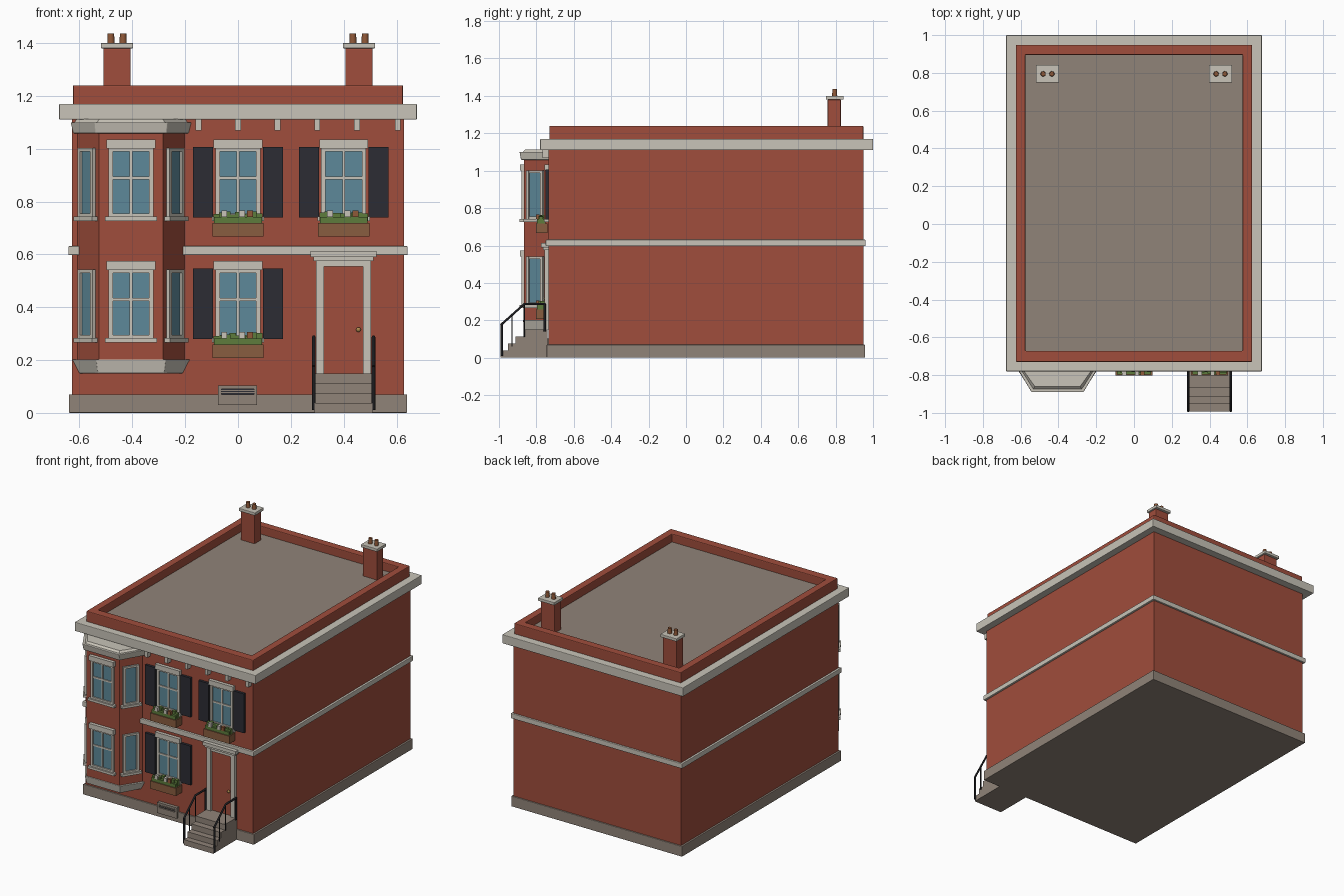
import bpy, bmesh, random
from math import atan2
from mathutils import Matrix, Vector

random.seed(4)
cube = bpy.data.objects.get("Cube")
if cube:
    bpy.data.objects.remove(cube, do_unlink=True)


def material(name, r, g, b):
    m = bpy.data.materials.new(name)
    m.use_nodes = True
    m.diffuse_color = (r, g, b, 1)
    bsdf = next(n for n in m.node_tree.nodes if n.type == 'BSDF_PRINCIPLED')
    bsdf.inputs["Base Color"].default_value = (r, g, b, 1)
    return m


BRICK = material("brick red", 0.35, 0.075, 0.045)
TRIM = material("cream trim", 0.58, 0.55, 0.48)
STONE = material("taupe stone", 0.28, 0.23, 0.19)
SHUTTER = material("shutter navy", 0.025, 0.025, 0.034)
IRON = material("iron black", 0.012, 0.012, 0.014)
GLASS = material("window blue", 0.11, 0.25, 0.32)
WOOD = material("planter brown", 0.25, 0.11, 0.05)
LEAF = material("leaf green", 0.11, 0.20, 0.045)
CLAY = material("clay orange", 0.28, 0.10, 0.04)
BRASS = material("brass", 0.45, 0.27, 0.08)


def finish(name, bm, mats, matrix=None, bevel=0):
    bmesh.ops.recalc_face_normals(bm, faces=bm.faces)
    me = bpy.data.meshes.new(name)
    bm.to_mesh(me)
    bm.free()
    for m in mats:
        me.materials.append(m)
    ob = bpy.data.objects.new(name, me)
    ob.matrix_world = matrix or Matrix()
    bpy.context.scene.collection.objects.link(ob)
    if bevel:
        mod = ob.modifiers.new("soft edges", 'BEVEL')
        mod.width, mod.segments = bevel, 2
    return ob


def boxes(name, parts, matrix=None, bevel=0):
    """One object from (x0, x1, y0, y1, z0, z1, material) boxes."""
    bm = bmesh.new()
    mats = []
    for x0, x1, y0, y1, z0, z1, mat in parts:
        if mat not in mats:
            mats.append(mat)
        place = (Matrix.Translation(((x0 + x1) / 2, (y0 + y1) / 2, (z0 + z1) / 2))
                 @ Matrix.Diagonal((x1 - x0, y1 - y0, z1 - z0, 1)))
        made = bmesh.ops.create_cube(bm, size=1, matrix=place)
        for f in {f for v in made["verts"] for f in v.link_faces}:
            f.material_index = mats.index(mat)
    return finish(name, bm, mats, matrix, bevel)


def loft(name, low, high, mat, bevel=0):
    """Closed solid between two outlines of equal length."""
    bm = bmesh.new()
    a = [bm.verts.new(p) for p in low]
    b = [bm.verts.new(p) for p in high]
    bm.faces.new(a)
    bm.faces.new(b)
    n = len(a)
    for i in range(n):
        bm.faces.new((a[i], a[(i + 1) % n], b[(i + 1) % n], b[i]))
    return finish(name, bm, [mat], None, bevel)


def frame(name, outer, inner, z0, z1, mat, bevel=0):
    """Rectangular ring made of four mitred sides."""
    bm = bmesh.new()
    loops = []
    for (x, y0, y1), z in ((outer, z0), (outer, z1), (inner, z1), (inner, z0)):
        loops.append([bm.verts.new(p) for p in
                      ((-x, y0, z), (x, y0, z), (x, y1, z), (-x, y1, z))])
    for k in range(4):
        p, q = loops[k], loops[(k + 1) % 4]
        for i in range(4):
            j = (i + 1) % 4
            bm.faces.new((p[i], p[j], q[j], q[i]))
    return finish(name, bm, [mat], None, bevel)


# Main shell
boxes("brick_walls", [(-.628, .628, -.735, .948, .03, 1.13, BRICK)])
boxes("foundation", [(-.64, .64, -.745, .957, 0, .07, STONE)], bevel=.003)
frame("floor_band", (.642, -.75, .96), (.62, -.72, .94), .597, .631, TRIM, .004)
boxes("cornice", [(-.677, .677, -.78, 1, 1.11, 1.17, TRIM)], bevel=.004)
frame("parapet", (.625, -.73, .948), (.575, -.672, .895), 1.165, 1.24, BRICK, .005)
boxes("flat_roof", [(-.59, .59, -.69, .91, 1.16, 1.185, STONE)])
boxes("cornice_brackets", [(x - .011, x + .011, -.768, -.73, 1.068, 1.115, TRIM)
                           for x in (-.15, 0, .15, .30, .45, .605)])

# Chimneys with capped stacks and clay pots
for side, sx in (("right", -1), ("left", 1)):
    c = sx * .458
    boxes(side + "_chimney", [(c - .052, c + .052, .757, .828, 1.17, 1.38, BRICK)], bevel=.004)
    boxes(side + "_chimney_cap", [(c - .061, c + .061, .748, .843, 1.38, 1.4, TRIM)], bevel=.003)
    bm = bmesh.new()
    for dx in (-.023, .023):
        bmesh.ops.create_cone(bm, cap_ends=True, segments=16, radius1=.014, radius2=.012,
                              depth=.04, matrix=Matrix.Translation((c + dx, .795, 1.416)))
    pots = finish(side + "_chimney_pots", bm, [CLAY])
    for f in pots.data.polygons:
        f.use_smooth = abs(f.normal.z) < .5

# Bay
BAY = -.405


def bay_outline(wide, narrow, front, z):
    return [(BAY - wide, -.72, z), (BAY - wide, -.74, z), (BAY - narrow, front, z),
            (BAY + narrow, front, z), (BAY + wide, -.74, z), (BAY + wide, -.72, z)]


loft("bay_walls", bay_outline(.203, .122, -.866, .19), bay_outline(.203, .122, -.866, 1.07), BRICK)
loft("bay_base", bay_outline(.195, .125, -.862, .15), bay_outline(.222, .132, -.872, .202), TRIM, .002)
loft("bay_cornice", bay_outline(.218, .134, -.882, 1.058), bay_outline(.228, .138, -.89, 1.1), TRIM, .003)
loft("bay_cornice_top", bay_outline(.215, .13, -.875, 1.098), bay_outline(.205, .12, -.86, 1.112), TRIM)


def window(name, x, y, z, angle=0, half=.085, header=True):
    """Window with its sill bottom at z; local -y points out of the wall."""
    w = half
    g = w - .016
    parts = [(-g, g, -.004, .004, .015, .275, GLASS),
             (-w, -g, -.014, .004, .015, .275, TRIM),
             (g, w, -.014, .004, .015, .275, TRIM),
             (-g, g, -.013, .004, .015, .028, TRIM),
             (-g, g, -.013, .004, .262, .275, TRIM),
             (-w - .014, w + .014, -.024, .004, 0, .016, TRIM)]
    if header:
        parts += [(-w - .007, w + .007, -.022, .004, .273, .307, TRIM),
                  (-g, g, -.010, .003, .156, .167, TRIM),
                  (-.005, .005, -.010, .003, .02, .27, TRIM)]
    boxes(name, parts, Matrix.Translation((x, y, z)) @ Matrix.Rotation(angle, 4, 'Z'))


slope = atan2(.126, .081)
for floor, z in (("lower", .267), ("upper", .727)):
    window(floor + "_bay_front_window", BAY, -.866, z)
    for side, sx in (("right", -1), ("left", 1)):
        window(floor + "_bay_" + side + "_window", BAY + sx * .1625, -.803, z,
               sx * slope, .052, False)


def planter(name, x, z):
    parts = [(x - .097, x + .097, -.803, -.74, z, z + .052, WOOD),
             (x - .09, x + .09, -.797, -.75, z + .05, z + .075, LEAF)]
    for i in range(9):
        c = x - .08 + i * .02
        y = -.797 + random.uniform(.004, .02)
        parts.append((c - .012, c + .012, y, y + .022, z + .06,
                      z + random.uniform(.083, .098), LEAF))
    for dx, mat in ((-.052, TRIM), (.015, TRIM), (.045, CLAY)):
        parts.append((x + dx - .011, x + dx + .011, -.803, -.782, z + .075, z + .1, mat))
    boxes(name, parts)


# Flat front windows with shutters and planters
for name, x, z in (("lower_middle", 0, .267), ("upper_middle", 0, .727), ("upper_left", .4, .727)):
    window(name + "_window", x, -.735, z)
    planter(name + "_planter", x, z - .06)
    boxes(name + "_shutters", [(x + s * .132 - .038, x + s * .132 + .038, -.752, -.73,
                                z + .013, z + .279, SHUTTER) for s in (-1, 1)])

# Door and surround
boxes("door", [(.318, .48, -.741, -.73, .15, .565, BRICK),
               (.328, .47, -.745, -.735, .175, .55, BRICK)])
boxes("door_surround", [(.295, .325, -.757, -.73, .15, .58, TRIM),
                        (.473, .503, -.757, -.73, .15, .58, TRIM),
                        (.32, .48, -.755, -.73, .555, .585, TRIM),
                        (.285, .513, -.765, -.73, .575, .592, TRIM),
                        (.275, .525, -.775, -.73, .59, .613, TRIM)])
bm = bmesh.new()
bmesh.ops.create_uvsphere(bm, u_segments=12, v_segments=8, radius=.009,
                          matrix=Matrix.Translation((.456, -.752, .315)))
finish("door_knob", bm, [BRASS])

# Front steps
boxes("front_steps", [(.29, .51, y, -.74, z - .0375, z, STONE) for y, z in
                      ((-.993, .0375), (-.953, .075), (-.912, .1125), (-.868, .15))])


def rail(name, points, radius):
    cu = bpy.data.curves.new(name, 'CURVE')
    cu.dimensions = '3D'
    cu.bevel_depth, cu.bevel_resolution = radius, 1
    cu.use_fill_caps = True
    for path in points:
        sp = cu.splines.new('POLY')
        sp.points.add(len(path) - 1)
        for p, co in zip(sp.points, path):
            p.co = (*co, 1)
    cu.materials.append(IRON)
    bpy.context.scene.collection.objects.link(bpy.data.objects.new(name, cu))


for side, x in (("right", .287), ("left", .513)):
    rail(side + "_handrail", [[(x, -.99, .175), (x, -.865, .287), (x, -.75, .287)],
                              [(x, -.985, .01), (x, -.985, .178)],
                              [(x, -.755, .14), (x, -.755, .287)]], .007)
    rail(side + "_balusters", [[(x, -.93, .06), (x, -.93, .228)],
                               [(x, -.865, .11), (x, -.865, .287)]], .004)

# Cellar vent
boxes("cellar_vent", [(-.075, .072, -.757, -.73, .09, .103, STONE),
                      (-.075, -.063, -.757, -.73, .03, .09, STONE),
                      (.06, .072, -.757, -.73, .03, .09, STONE),
                      (-.063, .06, -.757, -.73, .03, .07, STONE),
                      (-.063, .06, -.748, -.73, .07, .09, SHUTTER)]
      + [(-.063, .06, -.752, -.745, z, z + .003, STONE) for z in (.076, .083)])
